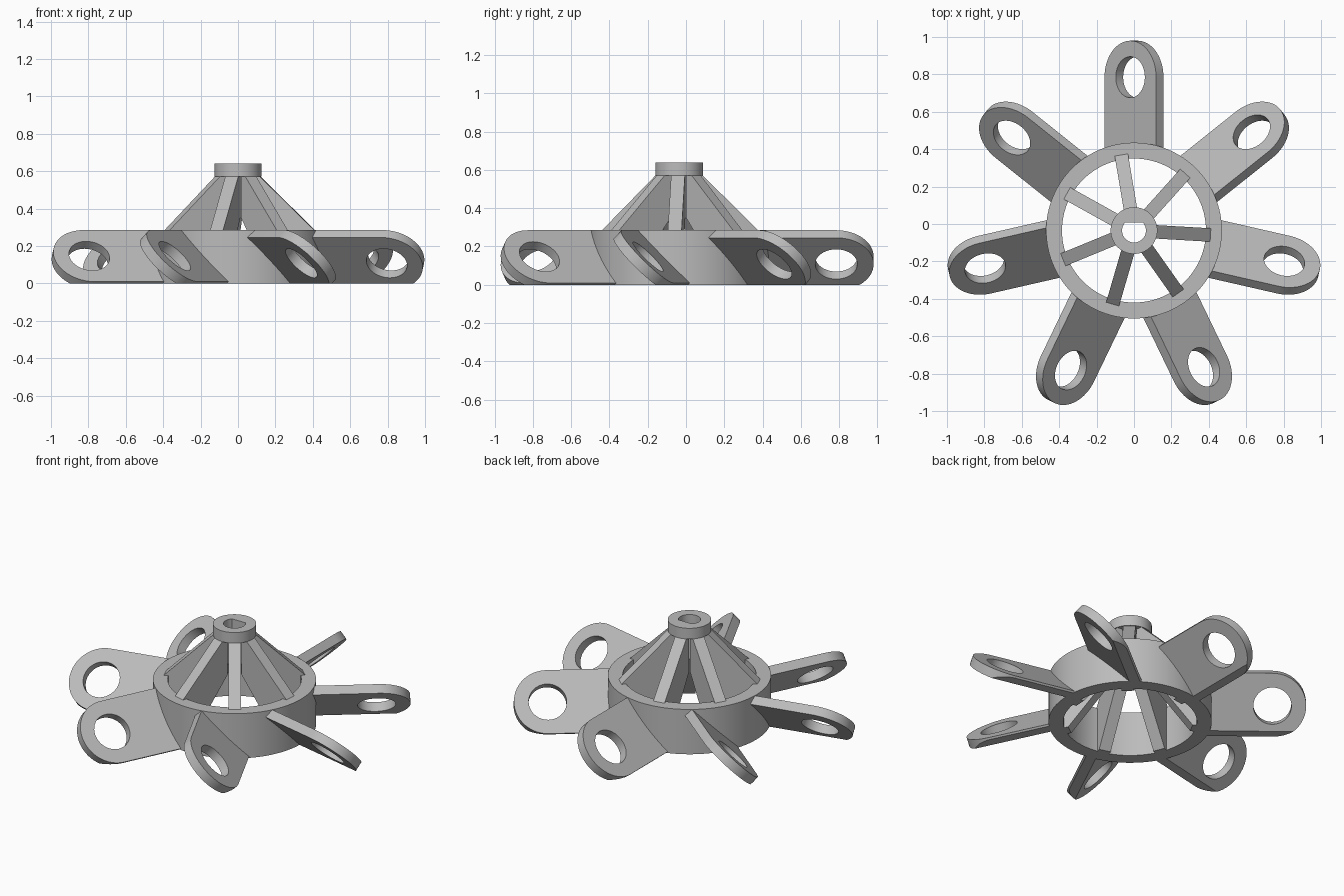
import bpy, bmesh
from math import sin, cos, pi, radians, sqrt, acos
from mathutils import Matrix

cube = bpy.data.objects.get("Cube")
if cube:
    bpy.data.objects.remove(cube, do_unlink=True)

# Plain grey for the whole rotor
grey = bpy.data.materials.new("plain grey")
grey.use_nodes = True
grey.diffuse_color = (0.5, 0.5, 0.5, 1)
grey.node_tree.nodes["Principled BSDF"].inputs["Base Color"].default_value = (0.5, 0.5, 0.5, 1)

COUNT = 7
AXIS_Y = -0.035
RING_OUT, RING_IN, RING_TOP = 0.47, 0.385, 0.285


def arc(radius, start, end, steps, cx=0.0, closed=True):
    n = steps if closed else steps + 1
    return [(cx + radius * cos(start + (end - start) * i / steps),
             radius * sin(start + (end - start) * i / steps)) for i in range(n)]


def prism(loops, z0, z1):
    """Extrude an outline, with optional hole outlines, from z0 to z1."""
    bm = bmesh.new()
    edges = []
    for loop in loops:
        verts = [bm.verts.new((x, y, z0)) for x, y in loop]
        edges += [bm.edges.new((verts[i - 1], verts[i])) for i in range(len(verts))]
    bmesh.ops.triangle_fill(bm, use_beauty=True, use_dissolve=False,
                            edges=edges, normal=(0, 0, 1))
    grown = bmesh.ops.extrude_face_region(bm, geom=bm.faces[:])["geom"]
    top = [g for g in grown if isinstance(g, bmesh.types.BMVert)]
    bmesh.ops.translate(bm, verts=top, vec=(0, 0, z1 - z0))
    return bm


def finish(name, bm, angle=0.0):
    bmesh.ops.recalc_face_normals(bm, faces=bm.faces)
    mesh = bpy.data.meshes.new(name)
    bm.to_mesh(mesh)
    bm.free()
    mesh.materials.append(grey)
    obj = bpy.data.objects.new(name, mesh)
    obj.location.y = AXIS_Y
    obj.rotation_euler.z = angle
    bpy.context.collection.objects.link(obj)
    return obj


parts = []

# Outer ring
parts.append(finish("ring", prism([arc(RING_OUT, 0, 2 * pi, 96),
                                   arc(RING_IN, 0, 2 * pi, 96)], 0, RING_TOP)))

# Hub with a D-shaped shaft hole, flat towards the back
bore, flat = 0.064, 0.043
half = acos(flat / bore)
d_hole = arc(bore, pi / 2 + half, 2.5 * pi - half, 32, closed=False)
parts.append(finish("hub", prism([arc(0.125, 0, 2 * pi, 64), d_hole], 0.572, 0.64)))

# Tilted paddle blades with round ends and holes, trimmed flat at the base
WIDTH, THICK, TIP = 0.39, 0.056, 0.82
outline = [(0.42, -WIDTH / 2)] + arc(WIDTH / 2, -pi / 2, pi / 2, 32, TIP, False) + [(0.42, WIDTH / 2)]
for k in range(COUNT):
    bm = prism([outline, arc(0.11, 0, 2 * pi, 40, TIP)], -THICK / 2, THICK / 2)
    lift = RING_TOP - (WIDTH + THICK) / (2 * sqrt(2))
    bm.transform(Matrix.Translation((0, 0, lift)) @ Matrix.Rotation(radians(-45), 4, 'X'))
    bmesh.ops.bisect_plane(bm, geom=bm.verts[:] + bm.edges[:] + bm.faces[:],
                           plane_co=(0, 0, 0), plane_no=(0, 0, 1), clear_inner=True)
    bmesh.ops.holes_fill(bm, edges=[e for e in bm.edges if e.is_boundary], sides=0)
    parts.append(finish(f"blade_{k + 1}", bm, pi / 2 + k * 2 * pi / COUNT))

# Sloping struts from the hub down to the inside of the ring
profile = [(0.08, 0.575), (0.115, 0.575), (0.42, 0.275), (0.42, 0), (0.36, 0), (0.08, 0.35)]
for k in range(COUNT):
    bm = prism([profile], -0.036, 0.036)
    bm.transform(Matrix.Rotation(pi / 2, 4, 'X'))
    parts.append(finish(f"strut_{k + 1}", bm, radians(99.5) + k * 2 * pi / COUNT))

# Smooth round surfaces, keep edges sharp
bpy.ops.object.select_all(action='DESELECT')
for obj in parts:
    obj.select_set(True)
bpy.context.view_layer.objects.active = parts[0]
bpy.ops.object.shade_smooth_by_angle(angle=radians(30))
